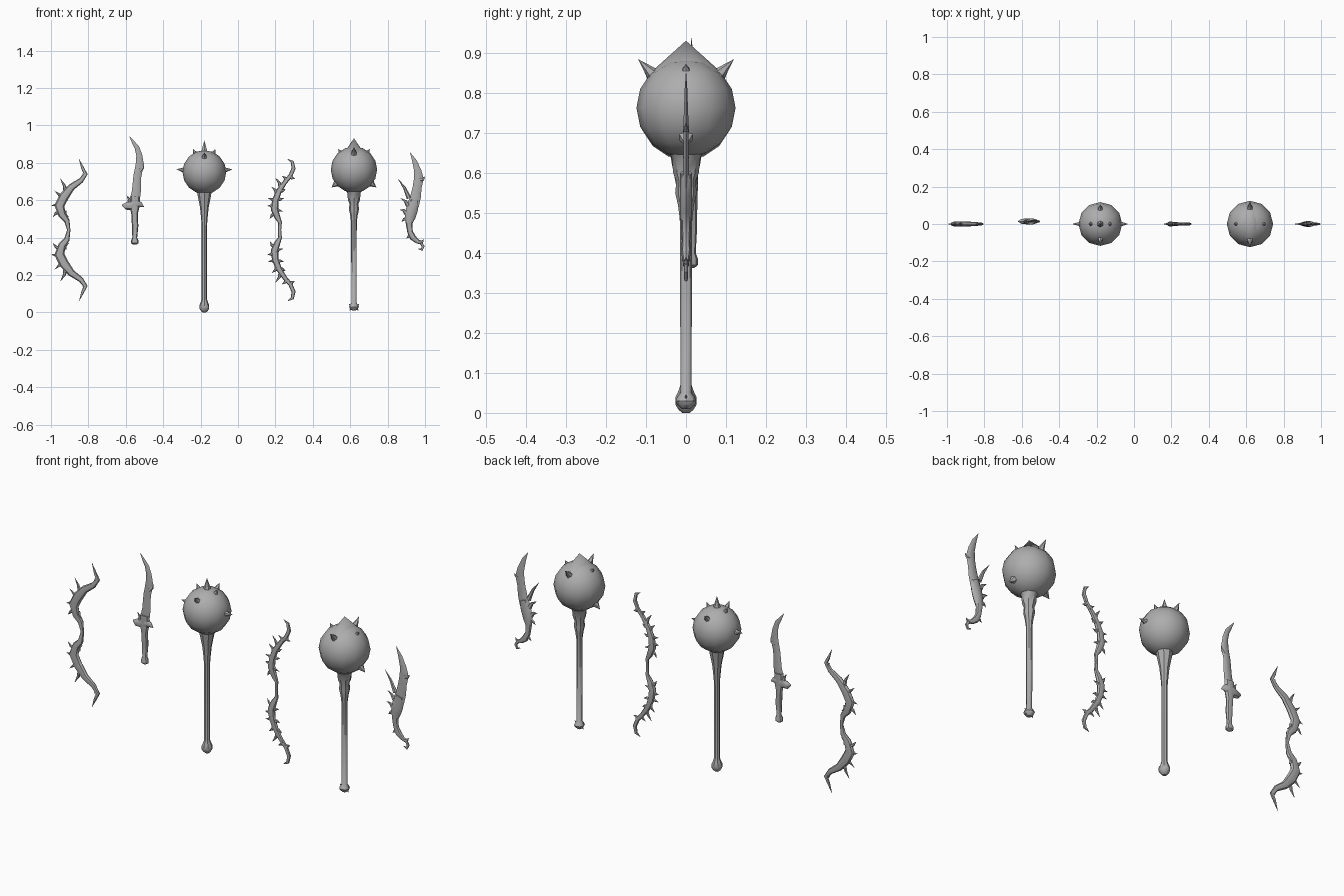
import bpy, bmesh, math
from mathutils import Vector, Matrix

cube = bpy.data.objects.get("Cube")
if cube:
    bpy.data.objects.remove(cube, do_unlink=True)

UNIT = 0.01          # outlines below are written in hundredths
MIRROR = 44          # height of both bow grips

steel = bpy.data.materials.new("plain_grey")
steel.use_nodes = True
GREY = (0.42, 0.42, 0.42, 1)
steel.diffuse_color = GREY
steel.node_tree.nodes["Principled BSDF"].inputs["Base Color"].default_value = GREY


def finish(name, bm, angle=40):
    bmesh.ops.recalc_face_normals(bm, faces=bm.faces)
    mesh = bpy.data.meshes.new(name)
    bm.to_mesh(mesh)
    bm.free()
    mesh.materials.append(steel)
    obj = bpy.data.objects.new(name, mesh)
    bpy.context.collection.objects.link(obj)
    bpy.ops.object.select_all(action='DESELECT')
    obj.select_set(True)
    bpy.context.view_layer.objects.active = obj
    bpy.ops.object.shade_smooth_by_angle(angle=math.radians(angle))
    return obj


def strand(bm, points, flat=1.0, limit=9, y=0, sides=8):
    """Sweep an oval section along (x, z, half width) points."""
    rings = []
    for i, (x, z, w) in enumerate(points):
        a, b = points[max(i - 1, 0)], points[min(i + 1, len(points) - 1)]
        along = Vector((b[0] - a[0], b[1] - a[1])).normalized()
        w = max(w, 0.06)
        d = min(w * flat, limit)
        ring = []
        for k in range(sides):
            t = math.tau * k / sides
            off = w * math.cos(t)
            ring.append(bm.verts.new(Vector((x + along.y * off, y + d * math.sin(t),
                                             z - along.x * off)) * UNIT))
        rings.append(ring)
    for r, s in zip(rings, rings[1:]):
        for k in range(sides):
            j = (k + 1) % sides
            bm.faces.new((r[k], r[j], s[j], s[k]))
    bm.faces.new(rings[0])
    bm.faces.new(rings[-1])


def thorn(bm, x, z, tip_x, tip_z, r=1.3, bend=0.6, y=0):
    """A slim spike, bowed a little to one side."""
    dx, dz = tip_x - x, tip_z - z
    size = math.hypot(dx, dz)
    mid = (x + dx / 2 + dz / size * bend, z + dz / 2 - dx / size * bend, r * 0.6)
    strand(bm, [(x, z, r), mid, (tip_x, tip_z, 0)], 0.7, 1, y, 6)


def flip(points):
    return [(x, 2 * MIRROR - z, *rest) for x, z, *rest in points]


def bow(name, limb, thorns):
    bm = bmesh.new()
    strand(bm, limb + flip(limb)[-2::-1], 0.7, 1.4)
    for x, z, tx, tz in thorns:
        thorn(bm, x, z, tx, tz)
        thorn(bm, x, 2 * MIRROR - z, tx, 2 * MIRROR - tz, bend=-0.6)
    finish(name, bm)


# Two recurved bows, the second more thorny
bow("spiked_bow",
    [(-85, 82, 0), (-83, 77, .8), (-81.5, 74, 1.1), (-84, 70.5, 1.4), (-89, 67, 1.9),
     (-93, 62, 2.6), (-95.5, 57, 2.7), (-94, 52, 2), (-91.5, 49, 1.5), (-90.5, 44, .9)],
    [(-92, 64, -95, 71.5), (-94, 60, -98, 65), (-95, 57, -99.8, 57),
     (-95, 54, -99, 51), (-93, 54, -90.5, 51), (-83, 73, -81, 74.5)])

bow("thorny_bow",
    [(26.5, 82, 0), (29, 80.5, .9), (29.7, 77, 1.1), (28, 73, 1.1), (25, 69.5, 1.2),
     (22, 65, 1.5), (20, 60, 1.8), (19.5, 55, 2), (21, 51, 1.6), (22.5, 48, 1), (22.3, 44, .8)],
    [(23, 66, 20, 72), (21, 63, 18, 67), (20, 59, 16, 61), (19, 56, 15.8, 57),
     (20, 53, 17, 50), (21, 61, 24.5, 61), (20, 56, 24, 54), (26, 70, 23.5, 73),
     (28, 73, 30.5, 71.5), (22, 65, 25.5, 66)])

# Curved sword: blade, guard and grip
SWORD_Y = 1.4
bm = bmesh.new()
strand(bm, [(-58, 94, 0), (-56, 91, .8), (-54, 88, 1.3), (-52.8, 84, 1.6), (-52.5, 79, 2.2),
            (-53.8, 73, 2.1), (-54.3, 65, 2.4), (-55, 61, 2.6)], 0.35, .8, SWORD_Y, 6)
thorn(bm, -52.5, 76, -50.3, 79.5, y=SWORD_Y)
finish("sword_blade", bm)
bm = bmesh.new()
strand(bm, [(-62, 57.5, .3), (-60, 56.8, 1.9), (-57, 57.3, 2.6), (-54, 58, 2.8),
            (-52, 57.5, 1.3), (-50.3, 56.5, 0)], 0.7, 1.6, SWORD_Y)
thorn(bm, -58, 58, -59.5, 62.5, y=SWORD_Y)
finish("sword_guard", bm)
bm = bmesh.new()
strand(bm, [(-55, 62, 2.6), (-55.3, 57, 2.8), (-55.3, 53, 1.8), (-55, 46, 1.7), (-55.2, 40, 1.3),
            (-55.2, 38.5, 2), (-55.2, 37, 2), (-55.2, 36.3, .9)], 0.8, 1.6, SWORD_Y)
finish("sword_grip", bm)

# Hooked dagger: blade, thorns and curled grip
bm = bmesh.new()
strand(bm, [(92, 85.5, 0), (94.3, 81, 1.2), (96, 76, 1.9), (96.7, 71.5, 2.6), (95.8, 67, 2.4),
            (95, 62, 2.8), (93.5, 57, 3.2)], 0.3, .9, 0, 6)
thorn(bm, 97.5, 71, 99.9, 72.5)
finish("dagger_blade", bm)
bm = bmesh.new()
strand(bm, [(94.5, 60, 2.2), (93, 55, 3.2), (92, 51, 2.9), (91.5, 47.5, 1.8), (92, 43, 1.5),
            (93.5, 40, 1.7), (95.8, 38, 1.2), (98, 37, .8), (99, 35.2, .8), (98.2, 33.5, .7),
            (96.5, 34, .2)], 0.7, 1.5)
for spike in [(91.5, 61, 85.5, 71.5), (91, 57, 87, 61), (90, 53, 86.5, 55),
              (90.5, 50, 87.5, 48.5), (93, 41, 90, 39.5), (97, 37.5, 99.3, 39)]:
    thorn(bm, *spike)
finish("dagger_grip", bm)


def mace(name, x, z, radius, spikes, shaft, crest=None):
    """A faceted ball head with spikes given as (x, y, z tip offsets, base radius)."""
    centre = Vector((x, 0, z)) * UNIT
    bm = bmesh.new()
    bmesh.ops.create_uvsphere(bm, u_segments=12, v_segments=8, radius=radius * UNIT,
                              matrix=Matrix.Translation(centre))
    finish(name + "_head", bm, 60)

    bm = bmesh.new()
    for *tip, base in spikes:
        tip = Vector(tip)
        depth = tip.length - radius * 0.85
        place = (Matrix.Translation(centre + tip.normalized() * (tip.length - depth / 2) * UNIT)
                 @ tip.to_track_quat('Z', 'Y').to_matrix().to_4x4())
        bmesh.ops.create_cone(bm, cap_ends=True, segments=6, radius1=base * UNIT, radius2=0,
                              depth=depth * UNIT, matrix=place)
    finish(name + "_spikes", bm)

    bm = bmesh.new()
    strand(bm, [(x, h, r) for h, r in shaft])
    finish(name + "_shaft", bm)

    # Peaked crest, long from front to back
    if crest:
        wide, deep, low, high = crest
        bm = bmesh.new()
        place = (Matrix.Translation(centre + Vector((0, 0, (low + high) / 2 * UNIT)))
                 @ Matrix.Diagonal((wide * UNIT, deep * UNIT, 1, 1)))
        bmesh.ops.create_cone(bm, cap_ends=True, segments=12, radius1=1, radius2=0,
                              depth=(high - low) * UNIT, matrix=place)
        finish(name + "_crest", bm, 60)


both = (-1, 1)
mace("round_mace", -18, 75, 11.7,
     [(0, 0, 17, 2.2)] + [(s * 6, 0, 12.3, 1.8) for s in both]
     + [(s * 15, 0, 1.5, 1.8) for s in both] + [(0, s * 10.5, 10.5, 2) for s in both],
     [(65, 4), (62, 3.5), (56, 2.3), (50, 1.7), (46, 1.4), (7, 1.4), (5.5, 1.9),
      (4, 2.6), (2, 2.6), (.7, 1.8), (0, .9)])

mace("crested_mace", 62, 76.3, 12.4,
     [(0, s * 12, 12.2, 2.1) for s in both] + [(s * 8.5, 0, 11, 1.8) for s in both]
     + [(s * 12, 0, -9.5, 2.6) for s in both],
     [(66, 5), (64, 3.6), (60, 3.2), (58, 2.4), (55, 2.7), (52, 2), (48, 1.5),
      (5, 1.4), (4, 2.2), (3, 2.6), (2, 2.2), (1, 1)],
     crest=(6, 9.8, 8, 16.8))

# Small points around the crested mace pommel
bm = bmesh.new()
for s in both:
    thorn(bm, 62 + s, 3, 62 + s * 2.8, 4.5, r=.8, bend=0)
    thorn(bm, 62 + s, 2.5, 62 + s * 2.4, 1, r=.8, bend=0)
finish("crested_mace_pommel", bm)
